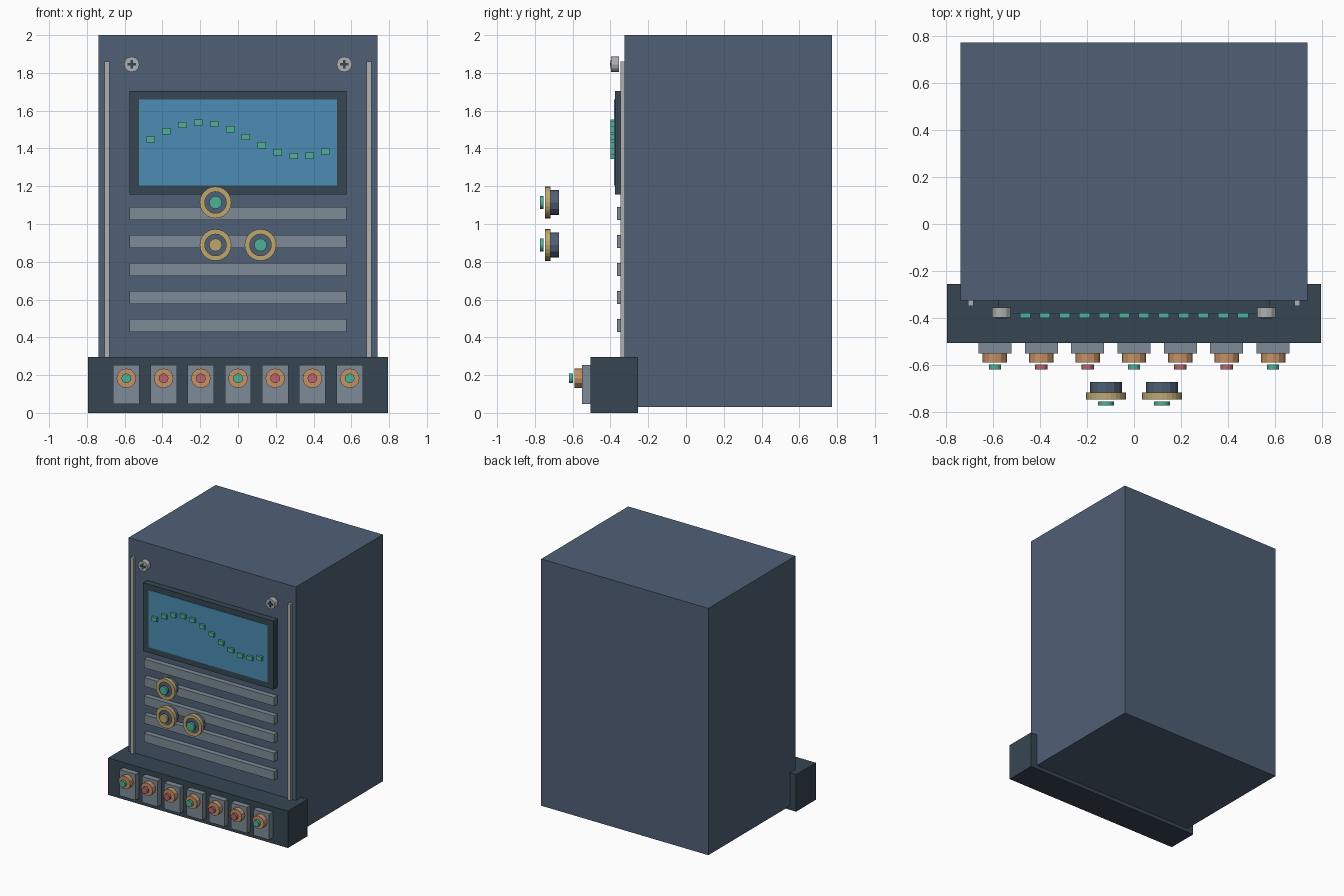
import bpy, bmesh, math
from mathutils import Matrix

cube = bpy.data.objects.get("Cube")
if cube:
    bpy.data.objects.remove(cube, do_unlink=True)


def material(name, rgb):
    """Flat material from an 8-bit sRGB colour."""
    lin = [((c / 255 + 0.055) / 1.055) ** 2.4 for c in rgb]
    m = bpy.data.materials.new(name)
    m.use_nodes = True
    m.diffuse_color = (*lin, 1)
    m.node_tree.nodes["Principled BSDF"].inputs["Base Color"].default_value = (*lin, 1)
    return m


BLUE = material("cabinet blue", (80, 96, 118))
DARK = material("dark slate", (54, 70, 82))
SCREEN = material("screen blue", (75, 140, 180))
GREY = material("slat grey", (126, 139, 151))
SILVER = material("silver", (174, 176, 177))
GREEN = material("signal green", (78, 176, 150))
GOLD = material("gold", (190, 167, 112))
COPPER = material("copper", (196, 146, 102))
RED = material("button red", (188, 100, 112))


def finish(name, bm, mat):
    bmesh.ops.recalc_face_normals(bm, faces=bm.faces)
    mesh = bpy.data.meshes.new(name)
    bm.to_mesh(mesh)
    bm.free()
    mesh.materials.append(mat)
    obj = bpy.data.objects.new(name, mesh)
    bpy.context.collection.objects.link(obj)
    return obj


def box(name, mat, x, y, z):
    """Box from (low, high) pairs on each axis."""
    bm = bmesh.new()
    bmesh.ops.create_cube(bm, size=1)
    for v in bm.verts:
        for axis, (lo, hi) in enumerate((x, y, z)):
            v.co[axis] = lo if v.co[axis] < 0 else hi
    return finish(name, bm, mat)


def around(c, size):
    return (c - size / 2, c + size / 2)


def disc(name, mat, x, z, radius, y, sides=12):
    """Cylinder whose axis runs front to back."""
    bm = bmesh.new()
    bmesh.ops.create_cone(bm, cap_ends=True, segments=sides, radius1=radius,
                          radius2=radius, depth=y[1] - y[0])
    bm.transform(Matrix.Translation((x, sum(y) / 2, z)) @ Matrix.Rotation(math.pi / 2, 4, 'X'))
    return finish(name, bm, mat)


def ring(name, mat, x, z, outer, inner, y, sides=24):
    """Square-section ring made by spinning a rectangle."""
    bm = bmesh.new()
    profile = [bm.verts.new((x + r, d, z)) for r, d in
               ((inner, y[0]), (outer, y[0]), (outer, y[1]), (inner, y[1]))]
    edges = [bm.edges.new((profile[i], profile[(i + 1) % 4])) for i in range(4)]
    bmesh.ops.spin(bm, geom=profile + edges, cent=(x, 0, z), axis=(0, 1, 0),
                   angle=math.tau, steps=sides)
    bmesh.ops.remove_doubles(bm, verts=bm.verts, dist=0.0005)
    return finish(name, bm, mat)


# Cabinet and base
FRONT = -0.325
box("cabinet", BLUE, (-0.738, 0.738), (FRONT, 0.772), (0.03, 2))
box("base_panel", DARK, (-0.794, 0.794), (-0.505, -0.255), (0, 0.295))

# Side rails and panel screws
for side, s in (("right", -1), ("left", 1)):
    box(side + "_rail", SILVER, around(s * 0.694, 0.025), (-0.348, FRONT), (0.2, 1.86))
    x, z = s * 0.563, 1.845
    disc(side + "_screw", SILVER, x, z, 0.041, (-0.398, -0.355))
    box(side + "_screw_slot_across", DARK, around(x, 0.046), (-0.402, -0.39), around(z, 0.014))
    box(side + "_screw_slot_upright", DARK, around(x, 0.014), (-0.401, -0.39), around(z, 0.046))

# Display with a wave of small markers
box("screen_frame", DARK, (-0.575, 0.575), (-0.376, FRONT), (1.157, 1.703))
box("screen", SCREEN, (-0.525, 0.525), (-0.38, -0.37), (1.203, 1.66))
for i in range(12):
    box(f"wave_marker_{i + 1}", GREEN, around(-0.463 + 0.0842 * i, 0.045),
        (-0.399, -0.376), around(1.448 + 0.09 * math.sin(i / 2), 0.033))

# Vent slats
for i in range(5):
    box(f"vent_slat_{i + 1}", GREY, (-0.575, 0.575), (-0.365, FRONT),
        around(1.055 - 0.148 * i, 0.07))

# Control knobs, standing forward of the panel
for name, x, z, cap in (("upper", -0.119, 1.114, GREEN), ("lower_right", -0.119, 0.889, GOLD),
                        ("lower_left", 0.119, 0.889, GREEN)):
    disc(name + "_knob_body", BLUE, x, z, 0.067, (-0.735, -0.672))
    ring(name + "_knob_ring", GOLD, x, z, 0.084, 0.057, (-0.747, -0.717))
    disc(name + "_knob_cap", cap, x, z, 0.034, (-0.772, -0.754), 16)

# Row of push buttons on the base
for i in range(7):
    x, z = 0.197 * (i - 3), 0.183
    box(f"button_plate_{i + 1}", GREY, around(x, 0.14), (-0.55, -0.505), (0.046, 0.253))
    disc(f"button_collar_{i + 1}", COPPER, x, z, 0.052, (-0.589, -0.55))
    disc(f"button_{i + 1}", RED if i % 3 else GREEN, x, z, 0.026, (-0.619, -0.598))
